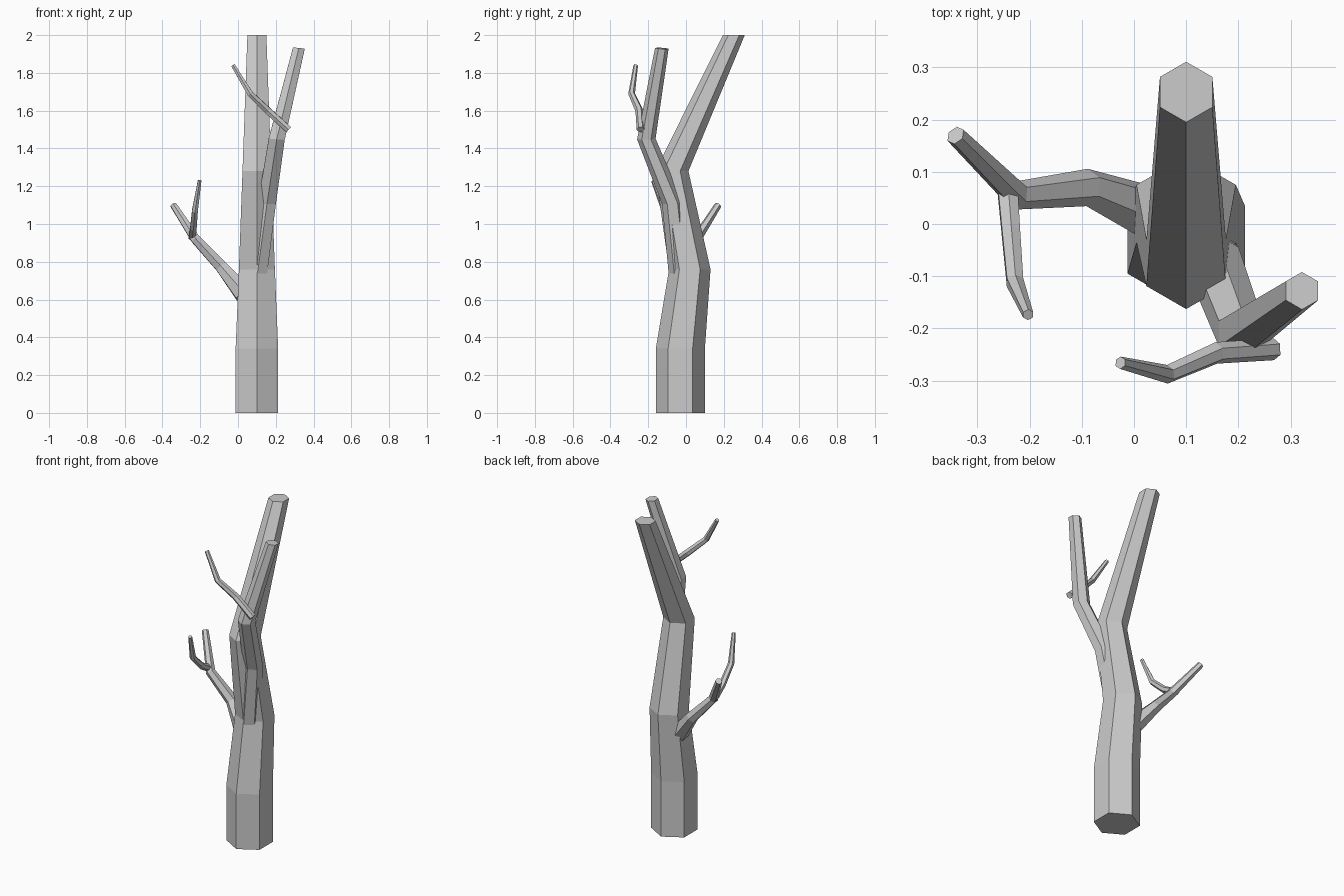
import bpy, bmesh, math
from mathutils import Vector, Quaternion

if "Cube" in bpy.data.objects:
    bpy.data.objects.remove(bpy.data.objects["Cube"])


def limb(name, points, tilt=1.0):
    """Tapered six-sided limb through (x, y, z, radius) points."""
    bm = bmesh.new()
    centres = [Vector(p[:3]) for p in points]
    rings = []
    for i, p in enumerate(points):
        ahead = centres[min(i + 1, len(points) - 1)] - centres[i]
        behind = centres[i] - centres[max(i - 1, 0)]
        direction = ahead.normalized() + behind.normalized()
        full = Vector((0, 0, 1)).rotation_difference(direction)
        turn = Quaternion().slerp(full, tilt)
        ring = []
        for k in range(6):
            a = math.radians(90 + 60 * k)
            offset = Vector((math.cos(a), math.sin(a), 0)) * p[3]
            ring.append(bm.verts.new(centres[i] + turn @ offset))
        rings.append(ring)
    for low, high in zip(rings, rings[1:]):
        for k in range(6):
            n = (k + 1) % 6
            bm.faces.new((low[k], low[n], high[n], high[k]))
    bm.faces.new(rings[0][::-1])
    bm.faces.new(rings[-1])
    mesh = bpy.data.meshes.new(name)
    bm.to_mesh(mesh)
    bm.free()
    obj = bpy.data.objects.new(name, mesh)
    bpy.context.collection.objects.link(obj)
    return obj


# Trunk, with level rings
limb("trunk", [(0.10, -0.03, 0.0, 0.13), (0.10, -0.03, 0.34, 0.13),
               (0.10, 0.02, 0.76, 0.11), (0.10, -0.075, 1.28, 0.088),
               (0.10, 0.253, 2.0, 0.058)], tilt=0)

# Large front branch
limb("front_branch", [(0.10, -0.03, 0.72, 0.06), (0.153, -0.072, 1.11, 0.055),
                      (0.205, -0.21, 1.45, 0.049),
                      (0.322, -0.128, 1.93, 0.036)], tilt=0.4)

# Left branch
limb("left_branch", [(0.03, 0.02, 0.63, 0.055), (-0.09, 0.07, 0.775, 0.036),
                     (-0.225, 0.055, 0.92, 0.028),
                     (-0.342, 0.17, 1.10, 0.019)])

# Twig on the left branch
limb("left_twig", [(-0.243, 0.075, 0.93, 0.022), (-0.236, -0.015, 0.98, 0.02),
                   (-0.228, -0.112, 1.07, 0.018),
                   (-0.203, -0.174, 1.23, 0.011)])

# Twig on the front branch
limb("front_twig", [(0.268, -0.24, 1.50, 0.021), (0.158, -0.247, 1.60, 0.021),
                    (0.064, -0.288, 1.69, 0.018),
                    (-0.026, -0.266, 1.84, 0.012)])
